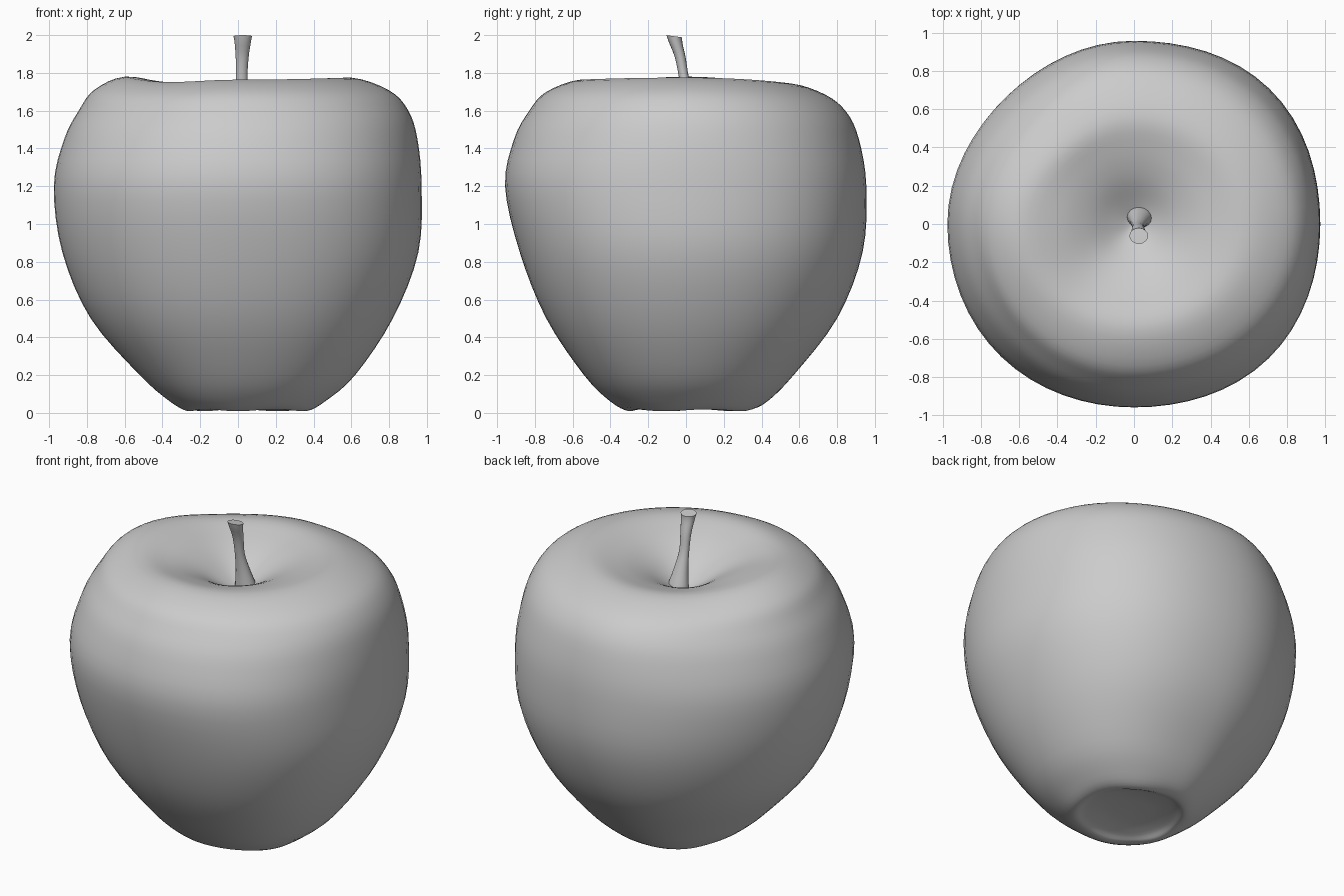
import bpy
from math import pi, sin, cos, tau
from mathutils import Vector

if "Cube" in bpy.data.objects:
    bpy.data.objects.remove(bpy.data.objects["Cube"])

# Body half-profiles: radius at each height, in four directions
HEIGHTS = [0.02, 0.06, 0.2, 0.5, 0.85, 1.2, 1.45, 1.6, 1.7, 1.765]
RADII = {
    "+x": [.37, .46, .62, .82, .955, .972, .95, .90, .80, .60],
    "-x": [.27, .36, .52, .78, .93, .975, .92, .84, .76, .60],
    "+y": [.34, .43, .57, .80, .935, .955, .915, .85, .74, .56],
    "-y": [.30, .40, .54, .74, .88, .958, .91, .83, .74, .56],
}
RIM = {"+x": 0.01, "-x": 0.015, "+y": -0.022, "-y": -0.001}  # rim height offsets
CALYX = [(0.03, .06), (.45, .055), (.8, .035)]               # fraction of base ring, z
CAVITY = [(.40, 1.732), (.25, 1.67), (.12, 1.59), (.04, 1.545), (.004, 1.535)]
DIAGONAL = [0.035, -0.025, 0.015, 0.03]                      # swelling per quadrant
DIAGONAL_RIM = [0.0, -0.012, -0.02, 0.0]                     # rim height per quadrant
SIDES, STEPS = 64, 4


def catmull(p0, p1, p2, p3, t):
    return 0.5 * (2 * p1 + (p2 - p0) * t + (2 * p0 - 5 * p1 + 4 * p2 - p3) * t * t
                  + (3 * p1 - p0 - 3 * p2 + p3) * t ** 3)


def smooth_path(pts, steps):
    out = []
    for i in range(len(pts) - 1):
        p0, p3 = pts[max(i - 1, 0)], pts[min(i + 2, len(pts) - 1)]
        out += [catmull(p0, pts[i], pts[i + 1], p3, k / steps) for k in range(steps)]
    return out + [pts[-1]]


def loft(name, rings):
    """Skin a list of closed rings and cap both ends."""
    n = len(rings[0])
    verts = [v for ring in rings for v in ring]
    faces = [(i * n + j, i * n + (j + 1) % n, (i + 1) * n + (j + 1) % n, (i + 1) * n + j)
             for i in range(len(rings) - 1) for j in range(n)]
    faces += [tuple(reversed(range(n))), tuple(range(len(verts) - n, len(verts)))]
    mesh = bpy.data.meshes.new(name)
    mesh.from_pydata(verts, [], faces)
    obj = bpy.data.objects.new(name, mesh)
    bpy.context.collection.objects.link(obj)
    bpy.context.view_layer.objects.active = obj
    obj.select_set(True)
    bpy.ops.object.shade_smooth_by_angle(angle=pi / 4)
    obj.select_set(False)
    return obj


def profile_at(a):
    """Blend the four profiles into one (radius, z) curve at angle a."""
    kx, ky = ("+x" if cos(a) > 0 else "-x"), ("+y" if sin(a) > 0 else "-y")
    wx, wy, wd = cos(a) ** 2, sin(a) ** 2, sin(2 * a) ** 2
    quad = int(a / (pi / 2)) % 4
    rim = RIM[kx] * wx + RIM[ky] * wy + DIAGONAL_RIM[quad] * wd
    lobe = -0.006 - 0.005 * cos(5 * (a + pi / 2))
    r = []
    for i, z in enumerate(HEIGHTS):
        # diagonal swelling fades out towards the shoulder
        swell = DIAGONAL[quad] - 0.03 * max(0, (z - 1.2) / 0.56)
        r.append((RADII[kx][i] * wx + RADII[ky][i] * wy) * (1 + swell * wd))
    pts = [Vector((f * r[0], z)) for f, z in CALYX]
    for i, z in enumerate(HEIGHTS):
        dz = lobe if i == 0 else rim * max(0, (z - 1.5) / 0.265)
        pts.append(Vector((r[i], z + dz)))
    for rad, z in CAVITY:
        pts.append(Vector((rad, z + rim * rad / 0.5)))
    return smooth_path(pts, STEPS)


# Fruit body with stem cavity and calyx dimple
angles = [tau * j / SIDES for j in range(SIDES)]
columns = [profile_at(a) for a in angles]
rings = [[(c[i].x * cos(a), c[i].x * sin(a), c[i].y) for a, c in zip(angles, columns)]
         for i in range(len(columns[0]))]
loft("apple_body", rings)

# Curved stem: x, y, z, radius
STEM = [(.03, .04, 1.49, .07), (.03, .035, 1.56, .065), (.025, .015, 1.66, .045),
        (.02, -.01, 1.77, .031), (.022, -.03, 1.88, .034), (.025, -.055, 1.96, .043),
        (.025, -.062, 1.994, .049)]
path = smooth_path([Vector(p) for p in STEM], 3)
stem_rings = []
for p in path:
    tilt = 0.12 * max(0, (p.z - 1.8) / 0.2)
    stem_rings.append([(p.x + p[3] * cos(tau * j / 16),
                        p.y + p[3] * 0.85 * sin(tau * j / 16),
                        p.z - tilt * p[3] * sin(tau * j / 16)) for j in range(16)])
loft("stem", stem_rings)
